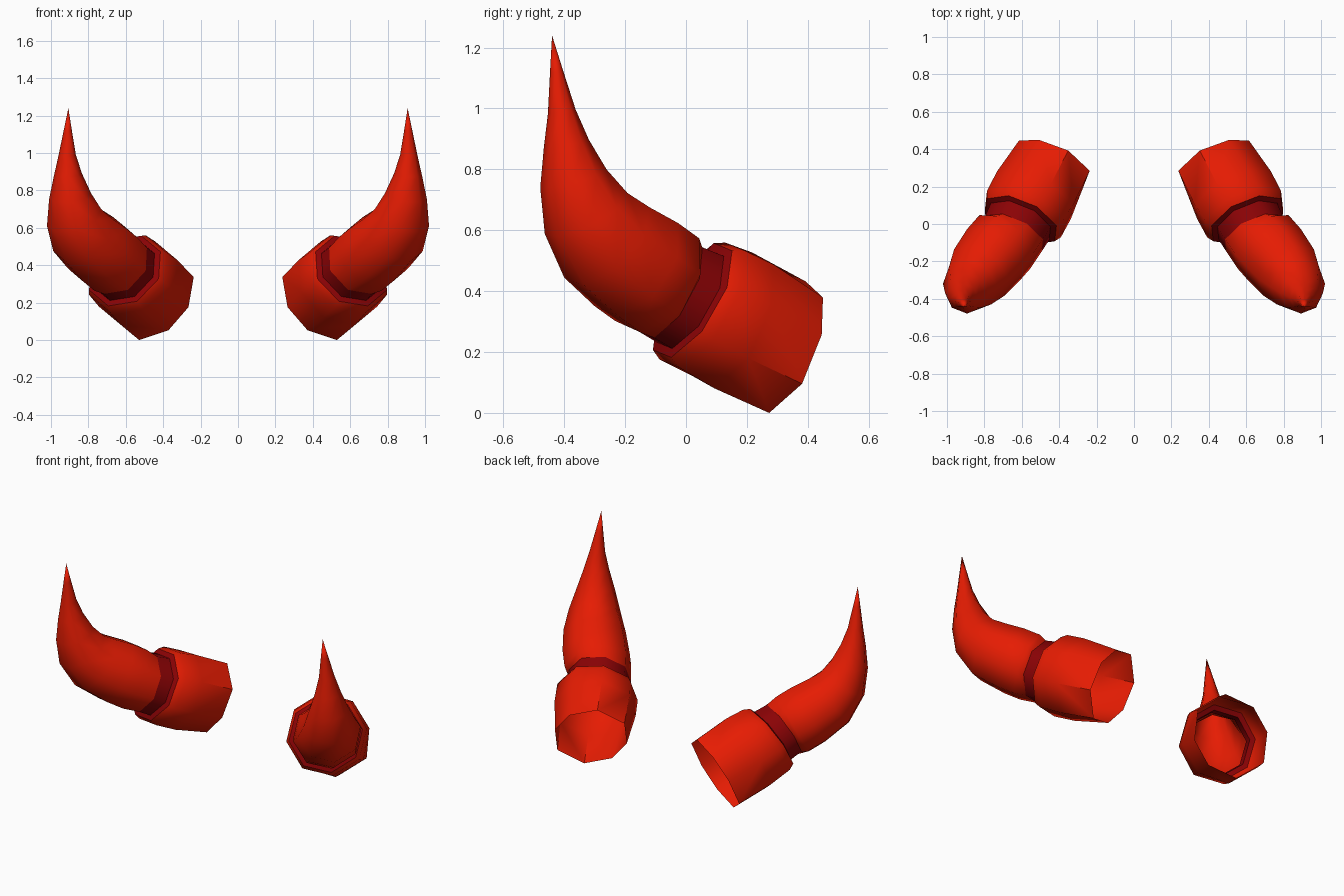
import bpy, bmesh, math
from mathutils import Vector

if "Cube" in bpy.data.objects:
    bpy.data.objects.remove(bpy.data.objects["Cube"])

SIDES = 8


def material(name, rgb):
    m = bpy.data.materials.new(name)
    m.diffuse_color = (*rgb, 1)
    m.use_nodes = True
    m.node_tree.nodes["Principled BSDF"].inputs["Base Color"].default_value = m.diffuse_color
    return m


RED = material("bright red", (0.79, 0.0115, 0.0008))
DARK = material("dark red", (0.26, 0.0008, 0.0016))

BASE = Vector((0.44, 0.333, 0.216))            # centre of the open rear end
AXIS = Vector((0.43, -0.81, 0.40)).normalized()
UP = (Vector((0, 0, 1)) - AXIS * AXIS.z).normalized()


def ring(center, n, up, radius, tilt=0.0, squash=1.0):
    """Points of one cross-section; tilt leans it, squash flattens it sideways."""
    side = up.cross(n)
    pts = []
    for k in range(SIDES):
        a = math.radians(12) + 2 * math.pi * k / SIDES
        r = radius * (squash if k % 4 in (2, 3) else 1)
        p = center + r * (-math.cos(a) * up + math.sin(a) * side)
        pts.append(p + n * tilt * math.cos(a - math.radians(20)))
    return pts


def loft(name, rings, mat, tip=None):
    """Skin the rings, mirror to the other side and shade smooth."""
    bm = bmesh.new()
    loops = [[bm.verts.new(p) for p in r] for r in rings]
    for a, b in zip(loops, loops[1:]):
        for k in range(SIDES):
            j = (k + 1) % SIDES
            bm.faces.new((a[k], a[j], b[j], b[k]))
    if tip is not None:
        t = bm.verts.new(tip)
        for k in range(SIDES):
            bm.faces.new((loops[-1][k], loops[-1][(k + 1) % SIDES], t))
    bmesh.ops.recalc_face_normals(bm, faces=bm.faces)
    # make sure the open shell faces outwards
    bm.faces.ensure_lookup_table()
    f = bm.faces[0]
    mid = (sum(rings[0], Vector()) + sum(rings[1], Vector())) / (2 * SIDES)
    if f.normal.dot(f.calc_center_median() - mid) < 0:
        bmesh.ops.reverse_faces(bm, faces=bm.faces)
    me = bpy.data.meshes.new(name)
    bm.to_mesh(me)
    bm.free()
    me.materials.append(mat)
    ob = bpy.data.objects.new(name, me)
    bpy.context.collection.objects.link(ob)
    bpy.ops.object.select_all(action='DESELECT')
    ob.select_set(True)
    bpy.context.view_layer.objects.active = ob
    bpy.ops.object.shade_smooth_by_angle(angle=math.radians(50))
    ob.modifiers.new("Mirror", 'MIRROR').use_mirror_merge = False


def sleeve(name, sections, mat):
    loft(name, [ring(BASE + AXIS * t, AXIS, UP, r, lean, sq)
                for t, r, lean, sq in sections], mat)


# Collar: hollow sleeve, open at the rear, rounding in at the front
LIP = (0.385, 0.218, 0.02, 1.0)
sleeve("horn_collar", [(0.0, 0.241, 0.0, 0.88), (0.22, 0.249, 0.0, 0.96),
                       (0.345, 0.238, 0.02, 1.0), LIP], RED)

# Dark waist between the collar and the horn
WAIST = (0.475, 0.182, 0.01, 1.0)
sleeve("dark_band", [LIP, (0.395, 0.188, 0.015, 1.0), WAIST], DARK)

# Horn: tapering sweep that bends upwards to a sharp tip
path = [(0.69, -0.095, 0.438, 0.198),
        (0.75, -0.163, 0.487, 0.198), (0.828, -0.26, 0.56, 0.184),
        (0.876, -0.328, 0.655, 0.152), (0.898, -0.370, 0.77, 0.113),
        (0.909, -0.393, 0.885, 0.075), (0.913, -0.408, 0.99, 0.046),
        (0.91, -0.425, 1.12, 0.022)]
tip = Vector((0.907, -0.44, 1.24))
start = BASE + AXIS * WAIST[0]
centers = [start] + [Vector(p[:3]) for p in path] + [tip]
rings, up = [ring(start, AXIS, UP, WAIST[1], WAIST[2])], UP
for i, p in enumerate(path, 1):
    n = (centers[i + 1] - centers[i - 1]).normalized()
    up = (up - n * up.dot(n)).normalized()
    rings.append(ring(centers[i], n, up, p[3]))
loft("horn", rings, RED, tip=tip)
